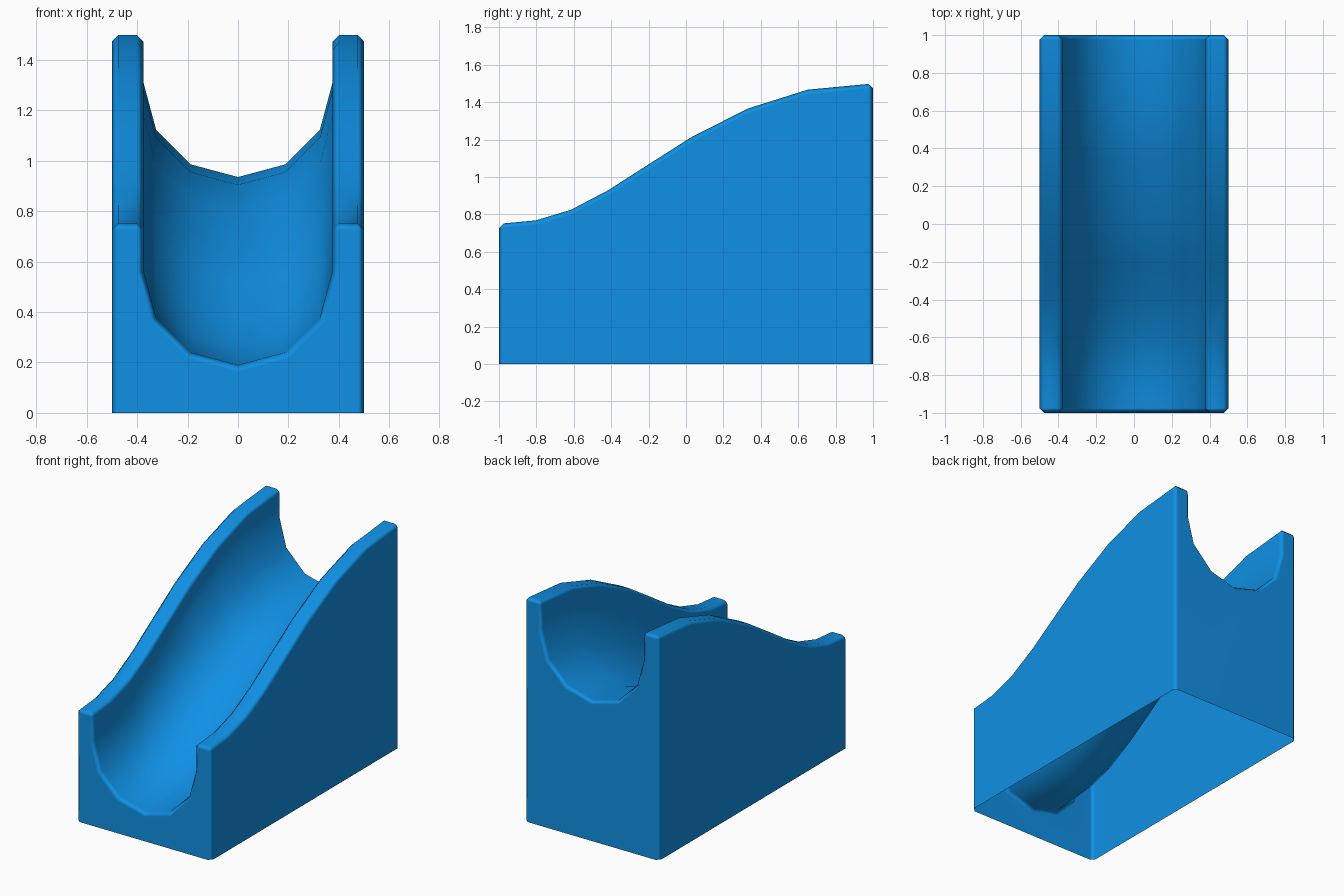
import bpy, bmesh, math

if "Cube" in bpy.data.objects:
    bpy.data.objects.remove(bpy.data.objects["Cube"])

# Rim height along the length (y, z)
profile = [(-1, .75), (-.805, .768), (-.615, .825), (-.415, .93), (-.2, 1.068),
           (.03, 1.214), (.33, 1.366), (.65, 1.467), (1, 1.5)]
HALF, R, DROP = .5, .375, .1875


def section(top):
    """Cross-section: outer wall, rim, half-round trough, rim, outer wall."""
    arc = [(-R * math.cos(math.pi * i / 6), top - DROP - R * math.sin(math.pi * i / 6))
           for i in range(7)]
    return [(-HALF, 0), (-HALF, top), (-R, top), *arc, (R, top), (HALF, top), (HALF, 0)]


# Sweep the section along the slope; underside stays open
bm = bmesh.new()
rows = [[bm.verts.new((x, y, z)) for x, z in section(top)] for y, top in profile]
for a, b in zip(rows, rows[1:]):
    for i in range(len(a) - 1):
        bm.faces.new((a[i], a[i + 1], b[i + 1], b[i]))

# Front and back walls
front = bm.faces.new(rows[0])
bm.faces.new(rows[-1])
bmesh.ops.recalc_face_normals(bm, faces=bm.faces[:])
front.normal_update()
if front.normal.y > 0:
    bmesh.ops.reverse_faces(bm, faces=bm.faces[:])
bm.normal_update()

# Narrow chamfer on all hard edges
hard = [e for e in bm.edges if len(e.link_faces) == 2 and e.calc_face_angle() > .8]
bmesh.ops.bevel(bm, geom=hard, offset=.025, offset_type='OFFSET', segments=1,
                profile=.5, affect='EDGES', clamp_overlap=True)
for f in bm.faces:
    f.smooth = True

mesh = bpy.data.meshes.new("sloped_trough")
bm.to_mesh(mesh)
bm.free()
trough = bpy.data.objects.new("sloped_trough", mesh)
bpy.context.collection.objects.link(trough)

# Keep big faces flat while the chamfers blend smoothly
normals = trough.modifiers.new("face_weighted_normals", 'WEIGHTED_NORMAL')
normals.weight = 80

blue = bpy.data.materials.new("blue")
blue.diffuse_color = (.005, .28, .78, 1)
blue.use_nodes = True
blue.node_tree.nodes["Principled BSDF"].inputs["Base Color"].default_value = blue.diffuse_color
mesh.materials.append(blue)
